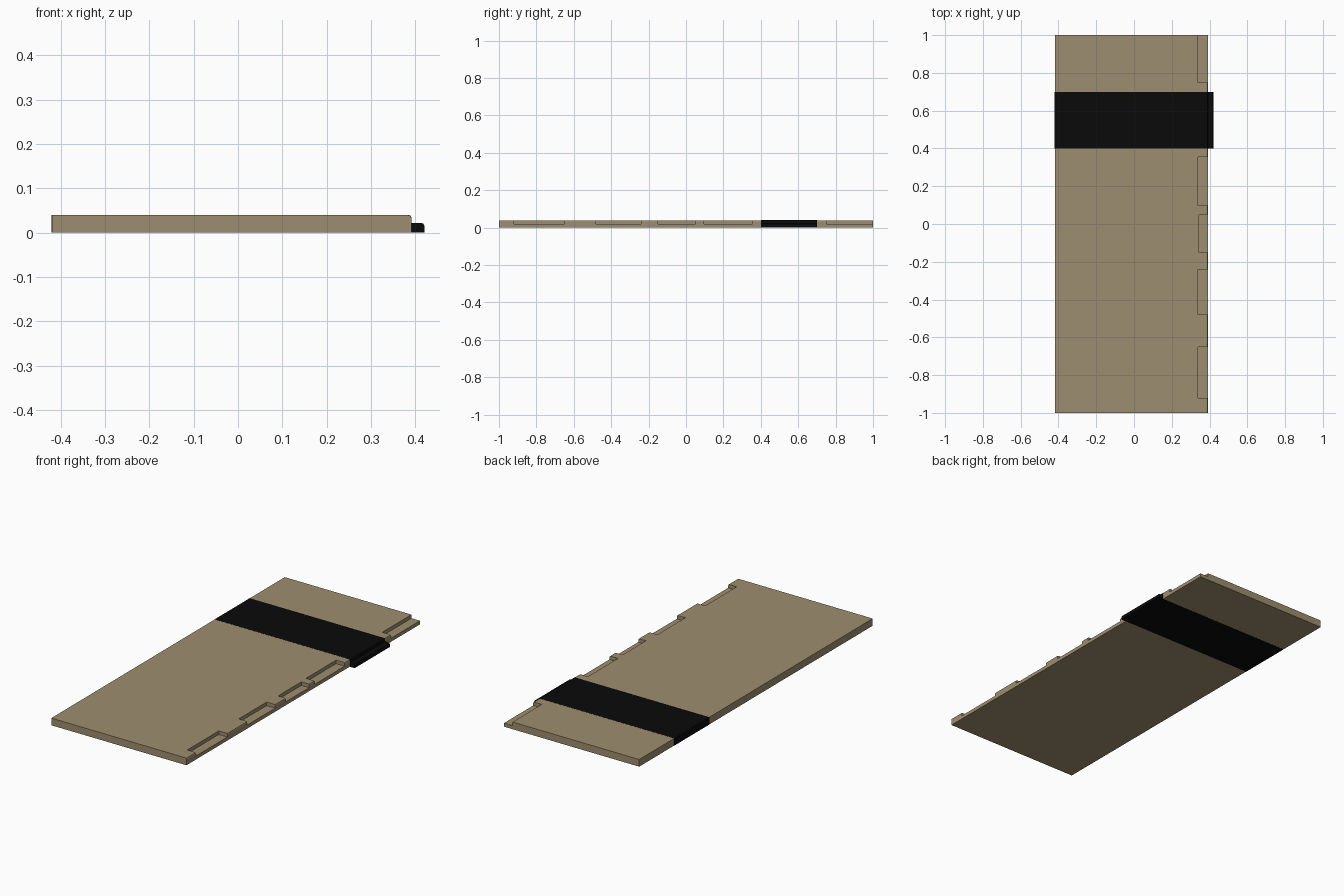
import bpy, bmesh

if "Cube" in bpy.data.objects:
    bpy.data.objects.remove(bpy.data.objects["Cube"])

def material(name, rgb):
    m = bpy.data.materials.new(name)
    m.diffuse_color = (*rgb, 1)
    m.use_nodes = True
    m.node_tree.nodes["Principled BSDF"].inputs["Base Color"].default_value = m.diffuse_color
    return m

tan = material("tan board", (0.34, 0.27, 0.16))
black = material("black band", (0.003, 0.003, 0.003))

def prism(name, profile, y0, y1, mat):
    """Extrude an x-z profile from y0 to y1."""
    bm = bmesh.new()
    face = bm.faces.new([bm.verts.new((x, y0, z)) for x, z in profile])
    out = bmesh.ops.extrude_face_region(bm, geom=[face])
    verts = [v for v in out["geom"] if isinstance(v, bmesh.types.BMVert)]
    bmesh.ops.translate(bm, verts=verts, vec=(0, y1 - y0, 0))
    bmesh.ops.recalc_face_normals(bm, faces=bm.faces)
    me = bpy.data.meshes.new(name)
    bm.to_mesh(me)
    bm.free()
    me.materials.append(mat)
    ob = bpy.data.objects.new(name, me)
    bpy.context.collection.objects.link(ob)
    return ob

# Flat board with a softened top right edge
T = 0.0395
board = prism("board", [(-0.4195, 0.0005), (0.391, 0.0005), (0.391, T - 0.007),
                        (0.389, T - 0.002), (0.384, T), (-0.4195, T)], -1, 1, tan)

# Half-depth notches along the right edge
for i, (x, y0, y1) in enumerate([(0.34, -0.92, -0.65), (0.34, -0.48, -0.24),
                                 (0.345, -0.15, 0.05), (0.34, 0.097, 0.355),
                                 (0.34, 0.75, 1.05)]):
    cutter = prism(f"notch_cutter_{i}", [(x, 0.02), (0.5, 0.02), (0.5, 0.1), (x, 0.1)], y0, y1, tan)
    cutter.hide_render = True
    mod = board.modifiers.new("notch", "BOOLEAN")
    mod.operation = "DIFFERENCE"
    mod.solver = "EXACT"
    mod.object = cutter
    bpy.context.view_layer.objects.active = board
    bpy.ops.object.modifier_apply(modifier=mod.name)
    bpy.data.objects.remove(cutter)

# Black band wrapping the board, with a low lip on the right
prism("band", [(-0.42, 0), (0.42, 0), (0.42, 0.015), (0.418, 0.02), (0.413, 0.022),
               (0.3915, 0.022), (0.3915, 0.033), (0.3895, 0.038), (0.3845, 0.04),
               (-0.42, 0.04)], 0.4, 0.7, black)
